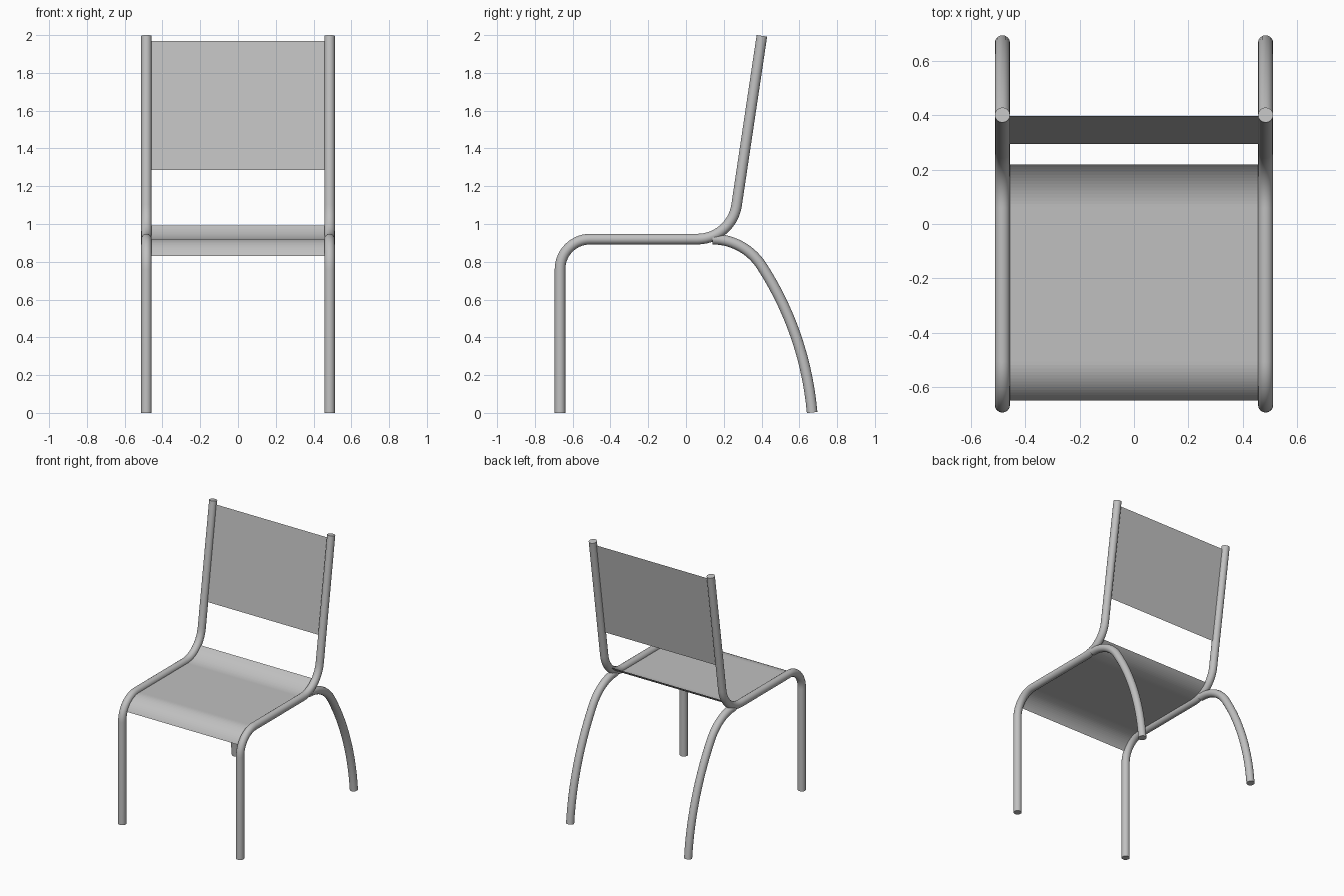
import bpy
import math
from mathutils import Vector

cube = bpy.data.objects.get("Cube")
if cube:
    bpy.data.objects.remove(cube, do_unlink=True)

HALF, RADIUS = 0.485, 0.028      # tube spacing and thickness
SEAT_Z = 0.92
FRONT_Y, FRONT_BEND = -0.667, 0.16
BACK_Y, BACK_BEND = 0.06, 0.21   # where the seat starts to curve up
LEAN = math.radians(8.5)

grey = bpy.data.materials.new("light grey")
grey.use_nodes = True
colour = (0.53, 0.53, 0.53, 1)
grey.diffuse_color = colour
grey.node_tree.nodes["Principled BSDF"].inputs["Base Color"].default_value = colour


def arc(cy, cz, r, start, end, steps=14):
    """Points (y, z) along an arc, angles in degrees."""
    angles = [math.radians(start + (end - start) * i / steps) for i in range(steps + 1)]
    return [(cy + r * math.cos(a), cz + r * math.sin(a)) for a in angles]


def tube(name, points, x):
    curve = bpy.data.curves.new(name, "CURVE")
    curve.dimensions = "3D"
    curve.bevel_depth = RADIUS
    curve.bevel_resolution = 6
    curve.use_fill_caps = True
    spline = curve.splines.new("POLY")
    spline.points.add(len(points) - 1)
    for p, (y, z) in zip(spline.points, points):
        p.co = (x, y, z, 1)
    obj = bpy.data.objects.new(name, curve)
    bpy.context.collection.objects.link(obj)
    bpy.ops.object.select_all(action="DESELECT")
    obj.select_set(True)
    bpy.context.view_layer.objects.active = obj
    bpy.ops.object.convert(target="MESH")
    obj = bpy.context.object
    obj.data.materials.clear()
    obj.data.materials.append(grey)
    bpy.ops.object.shade_smooth_by_angle(angle=math.radians(40))


def sheet(name, points):
    """Thin panel spanning the two side tubes along a profile."""
    n = len(points)
    verts = [(x, y, z) for x in (-HALF + 0.02, HALF - 0.02) for y, z in points]
    faces = [(i, i + n, i + n + 1, i + 1) for i in range(n - 1)]
    mesh = bpy.data.meshes.new(name)
    mesh.from_pydata(verts, [], faces)
    mesh.materials.append(grey)
    bpy.context.collection.objects.link(bpy.data.objects.new(name, mesh))


# Shared bend centres and the straight line of the leaning back
front_c = (FRONT_Y + FRONT_BEND, SEAT_Z - FRONT_BEND)
back_c = (BACK_Y, SEAT_Z + BACK_BEND)
back_start = arc(*back_c, BACK_BEND, -90, -math.degrees(LEAN))[-1]


def back_point(z):
    return (back_start[0] + (z - back_start[1]) * math.tan(LEAN), z)


# Main side tube: front leg, seat rail and back upright in one bend
frame = ([(FRONT_Y, 0)] + arc(*front_c, FRONT_BEND, 180, 90)
         + arc(*back_c, BACK_BEND, -90, -math.degrees(LEAN)) + [back_point(1.996)])

# Rear leg: a tight bend running into a long, shallow one
bend, sweep, turn = 0.31, 1.7, 57
leg = arc(0.14, SEAT_Z - bend, bend, 90, 90 - turn)
a = math.radians(90 - turn)
knee = Vector(leg[-1])
centre = knee - sweep * Vector((math.cos(a), math.sin(a)))
foot = math.degrees(math.asin((0.002 - centre.y) / sweep))
leg += arc(centre.x, centre.y, sweep, 90 - turn, foot)[1:]

for side, x in (("left", HALF), ("right", -HALF)):
    tube(side + "_side_frame", frame, x)
    tube(side + "_rear_leg", leg, x)

# Seat follows the frame from the front bend to the rear bend
sheet("seat", arc(*front_c, FRONT_BEND, 154, 90) + arc(*back_c, BACK_BEND, -90, -41))
# Backrest lies along the leaning uprights
sheet("backrest", [back_point(1.285), back_point(1.97)])
